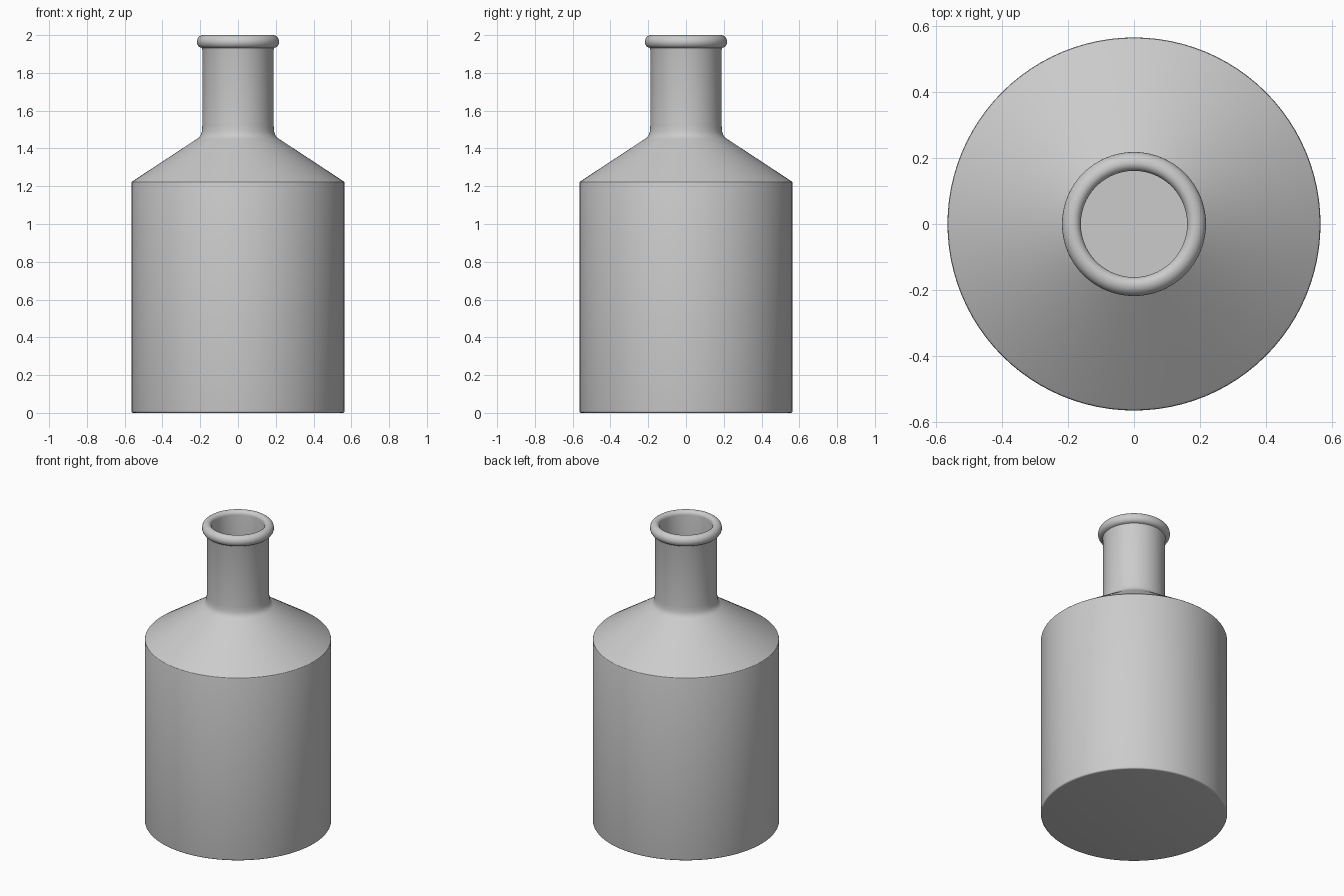
import bpy, bmesh, math

if "Cube" in bpy.data.objects:
    bpy.data.objects.remove(bpy.data.objects["Cube"])

SEGMENTS = 96


def arc(cx, cz, rx, rz, a0, a1, n):
    """Points on an elliptical arc, angles in degrees."""
    return [(cx + rx * math.cos(math.radians(a0 + (a1 - a0) * i / n)),
             cz + rz * math.sin(math.radians(a0 + (a1 - a0) * i / n)))
            for i in range(n + 1)]


def lathe(name, profile):
    """Revolve an (r, z) profile around the z axis."""
    bm = bmesh.new()
    verts = [bm.verts.new((r, 0, z)) for r, z in profile]
    edges = [bm.edges.new(pair) for pair in zip(verts, verts[1:])]
    bmesh.ops.spin(bm, geom=verts + edges, cent=(0, 0, 0), axis=(0, 0, 1),
                   angle=math.tau, steps=SEGMENTS)
    bmesh.ops.remove_doubles(bm, verts=bm.verts, dist=0.0002)
    bmesh.ops.recalc_face_normals(bm, faces=bm.faces)
    mesh = bpy.data.meshes.new(name)
    bm.to_mesh(mesh)
    bm.free()
    obj = bpy.data.objects.new(name, mesh)
    bpy.context.collection.objects.link(obj)
    bpy.context.view_layer.objects.active = obj
    obj.select_set(True)
    bpy.ops.object.shade_smooth_by_angle(angle=math.radians(30))
    return obj


# Outer wall: base, body, sloped shoulder, neck
profile = [(0, 0), (0.555, 0)]
profile += arc(0.555, 0.01, 0.01, 0.01, -90, 0, 4)[1:]
profile += [(0.565, 1.215), (0.563, 1.222), (0.556, 1.228)]
profile += [(0.215, 1.452), (0.204, 1.461), (0.196, 1.474), (0.191, 1.49),
            (0.189, 1.52), (0.188, 1.60), (0.188, 1.92), (0.191, 1.932)]
# Rounded lip
profile += arc(0.185, 1.965, 0.033, 0.035, -55, 90, 10)
profile += arc(0.185, 1.975, 0.024, 0.025, 90, 180, 6)[1:]
# Inner wall, following the outside down to the floor
profile += [(0.161, 1.48), (0.166, 1.455), (0.185, 1.435),
            (0.535, 1.205), (0.535, 0.03), (0, 0.03)]

lathe("bottle", profile)
